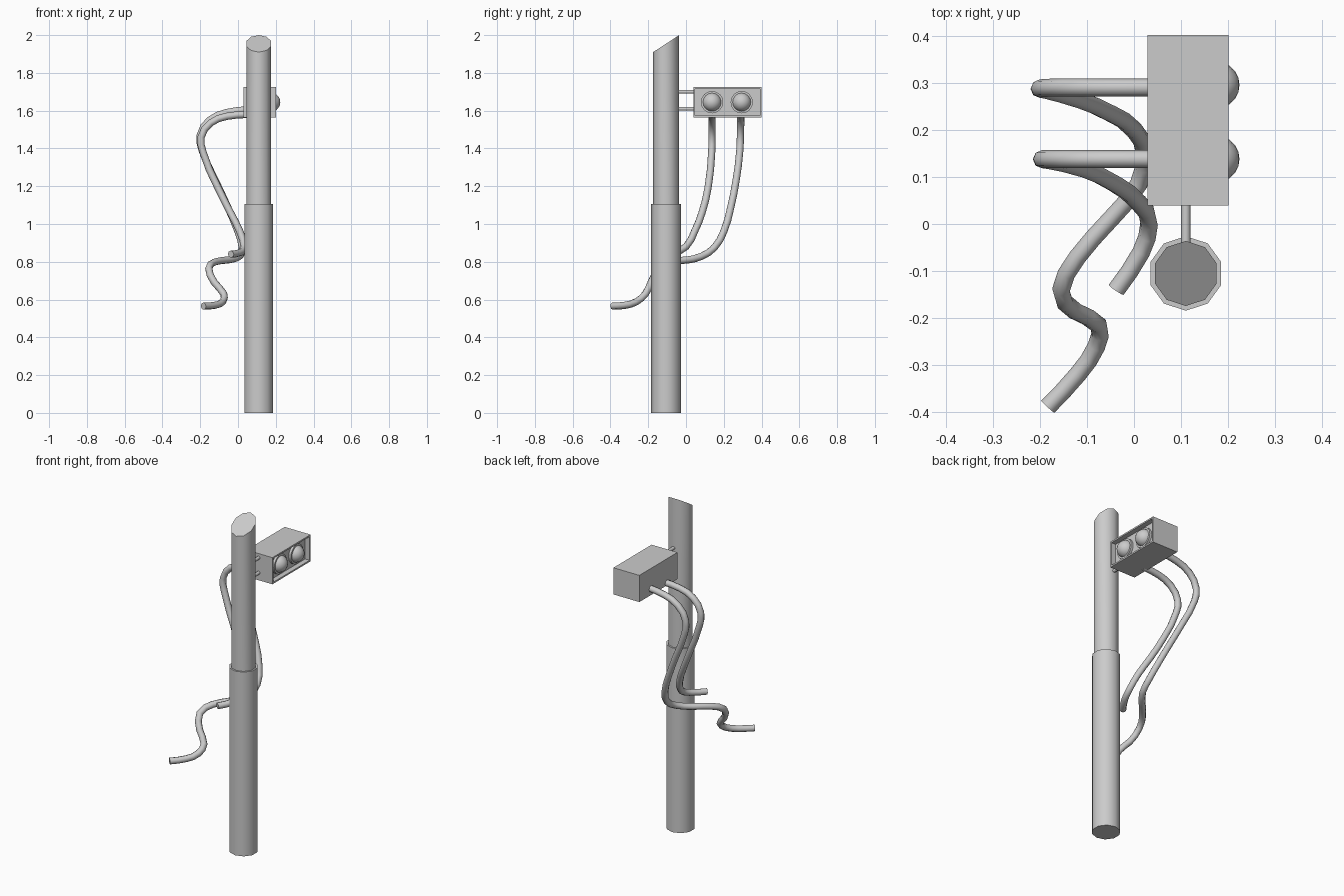
import bpy, bmesh, math
from mathutils import Matrix, Vector

if "Cube" in bpy.data.objects:
    bpy.data.objects.remove(bpy.data.objects["Cube"])


def finish(name, bm, angle=None):
    bmesh.ops.recalc_face_normals(bm, faces=bm.faces)
    mesh = bpy.data.meshes.new(name)
    bm.to_mesh(mesh)
    bm.free()
    obj = bpy.data.objects.new(name, mesh)
    bpy.context.collection.objects.link(obj)
    if angle:
        bpy.ops.object.select_all(action='DESELECT')
        obj.select_set(True)
        bpy.context.view_layer.objects.active = obj
        bpy.ops.object.shade_smooth_by_angle(angle=math.radians(angle))
    return obj


def post(name, radius, z0, top, sides=10, cx=0.11, cy=-0.105):
    """Upright prism whose top height is a function of y."""
    bm = bmesh.new()
    low, high = [], []
    for i in range(sides):
        a = -math.pi / 2 + 2 * math.pi * i / sides
        x, y = cx + radius * math.cos(a), cy + radius * math.sin(a)
        low.append(bm.verts.new((x, y, z0)))
        high.append(bm.verts.new((x, y, top(y))))
    bm.faces.new(low)
    bm.faces.new(high)
    for i in range(sides):
        j = (i + 1) % sides
        bm.faces.new((low[i], low[j], high[j], high[i]))
    return finish(name, bm, 40)


def rod(name, start, end, radius, sides):
    start, end = Vector(start), Vector(end)
    bm = bmesh.new()
    rot = (end - start).to_track_quat('Z', 'Y').to_matrix().to_4x4()
    bmesh.ops.create_cone(bm, cap_ends=True, segments=sides, radius1=radius,
                          radius2=radius, depth=(end - start).length,
                          matrix=Matrix.Translation((start + end) / 2) @ rot)
    return finish(name, bm, 50)


def cable(name, points, radius=0.019):
    curve = bpy.data.curves.new(name, 'CURVE')
    curve.dimensions = '3D'
    curve.bevel_depth = radius
    curve.bevel_resolution = 2
    curve.resolution_u = 2
    curve.use_fill_caps = True
    spline = curve.splines.new('BEZIER')
    spline.bezier_points.add(len(points) - 1)
    for p, co in zip(spline.bezier_points, points):
        p.co = co
        p.handle_left_type = p.handle_right_type = 'AUTO'
    obj = bpy.data.objects.new(name, curve)
    bpy.context.collection.objects.link(obj)
    bpy.ops.object.select_all(action='DESELECT')
    obj.select_set(True)
    bpy.context.view_layer.objects.active = obj
    bpy.ops.object.convert(target='MESH')
    bpy.ops.object.shade_smooth_by_angle(angle=math.radians(50))


# Post: thick sleeve below, thinner tube with a slanted cut above
post("lower_post", 0.079, 0.0, lambda y: 1.105)
post("upper_post", 0.069, 1.04, lambda y: 1.91 + (y + 0.174) / 0.138 * 0.09)

# Lamp housing with a recessed front
bm = bmesh.new()
bmesh.ops.create_cube(bm, size=1, matrix=Matrix.Translation((0.115, 0.22, 1.645))
                      @ Matrix.Diagonal((0.172, 0.362, 0.16, 1)))
bm.normal_update()
front = [f for f in bm.faces if f.normal.x > 0.9]
bmesh.ops.inset_region(bm, faces=front, thickness=0.013)
inner = bmesh.ops.extrude_face_region(bm, geom=front)["geom"]
bmesh.ops.delete(bm, geom=front, context='FACES_ONLY')
bmesh.ops.translate(bm, vec=(-0.03, 0, 0),
                    verts=[v for v in inner if isinstance(v, bmesh.types.BMVert)])
finish("lamp_housing", bm)

# Two round lenses with rims
for i, y in enumerate((0.138, 0.295)):
    rod(f"lens_rim_{i}", (0.165, y, 1.645), (0.185, y, 1.645), 0.059, 16)
    bm = bmesh.new()
    bmesh.ops.create_uvsphere(bm, u_segments=16, v_segments=10, radius=0.05,
                              matrix=Matrix.Translation((0.174, y, 1.645))
                              @ Matrix.Rotation(math.pi / 2, 4, 'Y'))
    finish(f"lens_{i}", bm, 60)

# Mounting rods
for i, z in enumerate((1.61, 1.70)):
    rod(f"mounting_rod_{i}", (0.11, -0.06, z), (0.11, 0.05, z), 0.01, 8)

# Hanging cables
cable("short_cable", [
    (0.05, 0.138, 1.58), (-0.06, 0.138, 1.57), (-0.145, 0.138, 1.535),
    (-0.195, 0.138, 1.46), (-0.185, 0.136, 1.38), (-0.11, 0.118, 1.20),
    (-0.04, 0.085, 1.06), (0.01, 0.045, 0.96), (0.032, 0.0, 0.88),
    (0.015, -0.06, 0.85), (-0.038, -0.14, 0.84)])
cable("long_cable", [
    (0.05, 0.29, 1.605), (-0.06, 0.29, 1.59), (-0.15, 0.29, 1.55),
    (-0.20, 0.288, 1.47), (-0.19, 0.285, 1.39), (-0.12, 0.265, 1.23),
    (-0.05, 0.235, 1.08), (0.0, 0.20, 0.96), (0.022, 0.15, 0.875),
    (0.01, 0.085, 0.83), (-0.05, 0.01, 0.81), (-0.12, -0.07, 0.80),
    (-0.155, -0.14, 0.765), (-0.125, -0.185, 0.69), (-0.075, -0.215, 0.63),
    (-0.08, -0.26, 0.59), (-0.12, -0.32, 0.57), (-0.183, -0.388, 0.565)])
